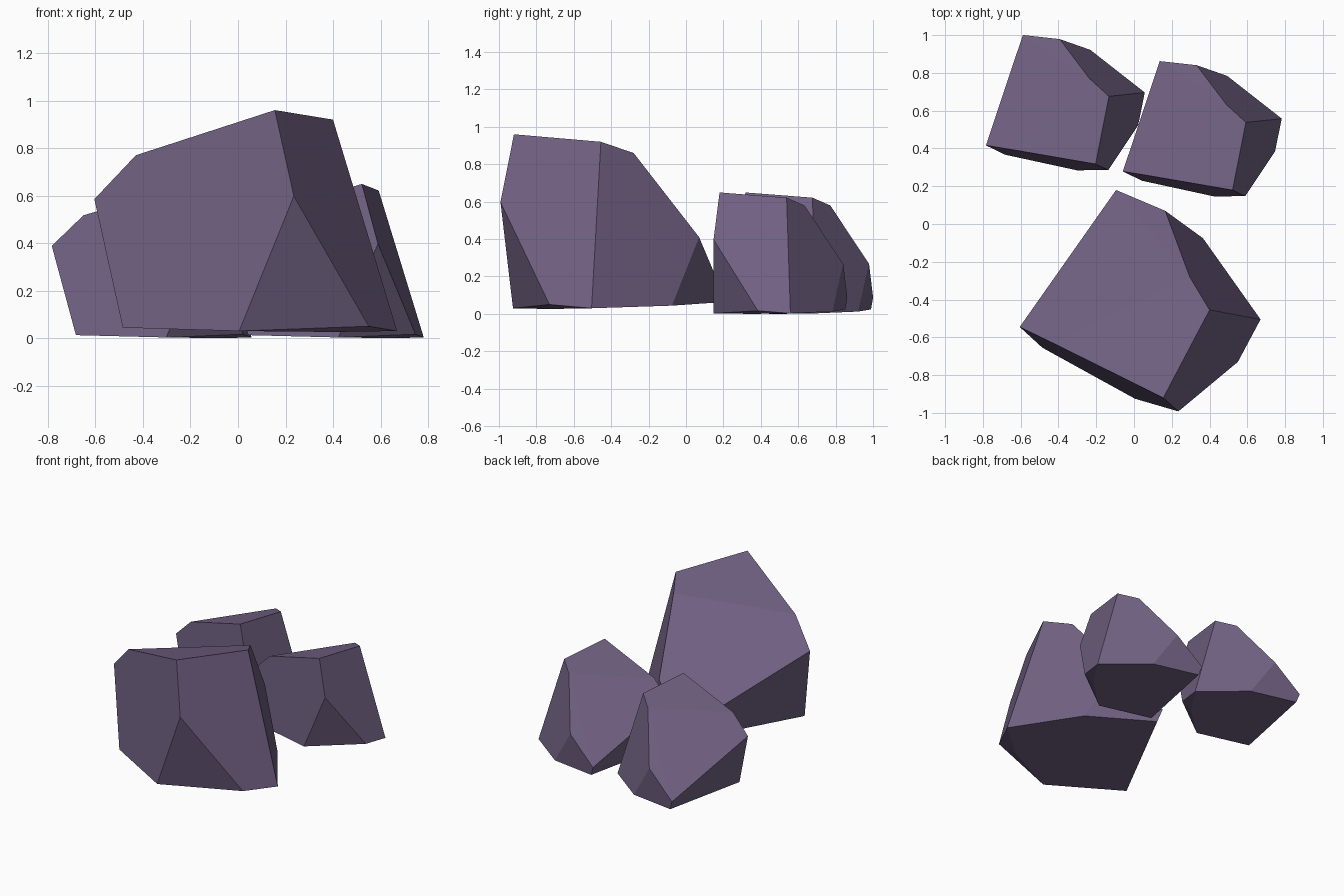
import bpy, bmesh, math

if "Cube" in bpy.data.objects:
    bpy.data.objects.remove(bpy.data.objects["Cube"])

stone = bpy.data.materials.new("purple stone")
stone.diffuse_color = (0.165, 0.12, 0.225, 1)
stone.use_nodes = True
stone.node_tree.nodes["Principled BSDF"].inputs["Base Color"].default_value = stone.diffuse_color

# Corner points of the chiselled boulder; its faces are their convex hull
CORNERS = [
    # crown
    (0.155, -0.52, 0.934), (0.40, -0.055, 0.894), (0.295, 0.12, 0.834), (-0.43, -0.23, 0.744),
    # shoulders
    (-0.605, -0.145, 0.559), (0.235, -0.592, 0.572), (0.165, 0.47, 0.384), (-0.095, 0.58, 0.124),
    # base
    (-0.07, 0.555, 0.034), (-0.485, -0.255, 0.018), (0.005, -0.525, 0.004), (0.40, -0.33, 0.0),
    (0.55, -0.33, 0.024), (0.67, -0.105, 0.004), (0.365, 0.325, 0.018),
]

bm = bmesh.new()
for c in CORNERS:
    bm.verts.new(c)
bmesh.ops.convex_hull(bm, input=bm.verts[:])
bmesh.ops.dissolve_limit(bm, angle_limit=math.radians(2.5), verts=bm.verts[:], edges=bm.edges[:])
bmesh.ops.recalc_face_normals(bm, faces=bm.faces[:])
mesh = bpy.data.meshes.new("boulder")
bm.to_mesh(mesh)
bm.free()
mesh.materials.append(stone)


def rock(name, loc, scale, turn):
    ob = bpy.data.objects.new(name, mesh)
    ob.location = loc
    ob.scale = (scale,) * 3
    ob.rotation_euler.z = math.radians(turn)
    bpy.context.collection.objects.link(ob)


# One large rock in front, two smaller turned copies behind
rock("large_rock", (0, -0.4, 0.026), 1, 0)
rock("small_rock_left", (-0.41, 0.633, 0), 0.695, 16.6)
rock("small_rock_right", (0.315, 0.495, 0), 0.695, 16.6)
